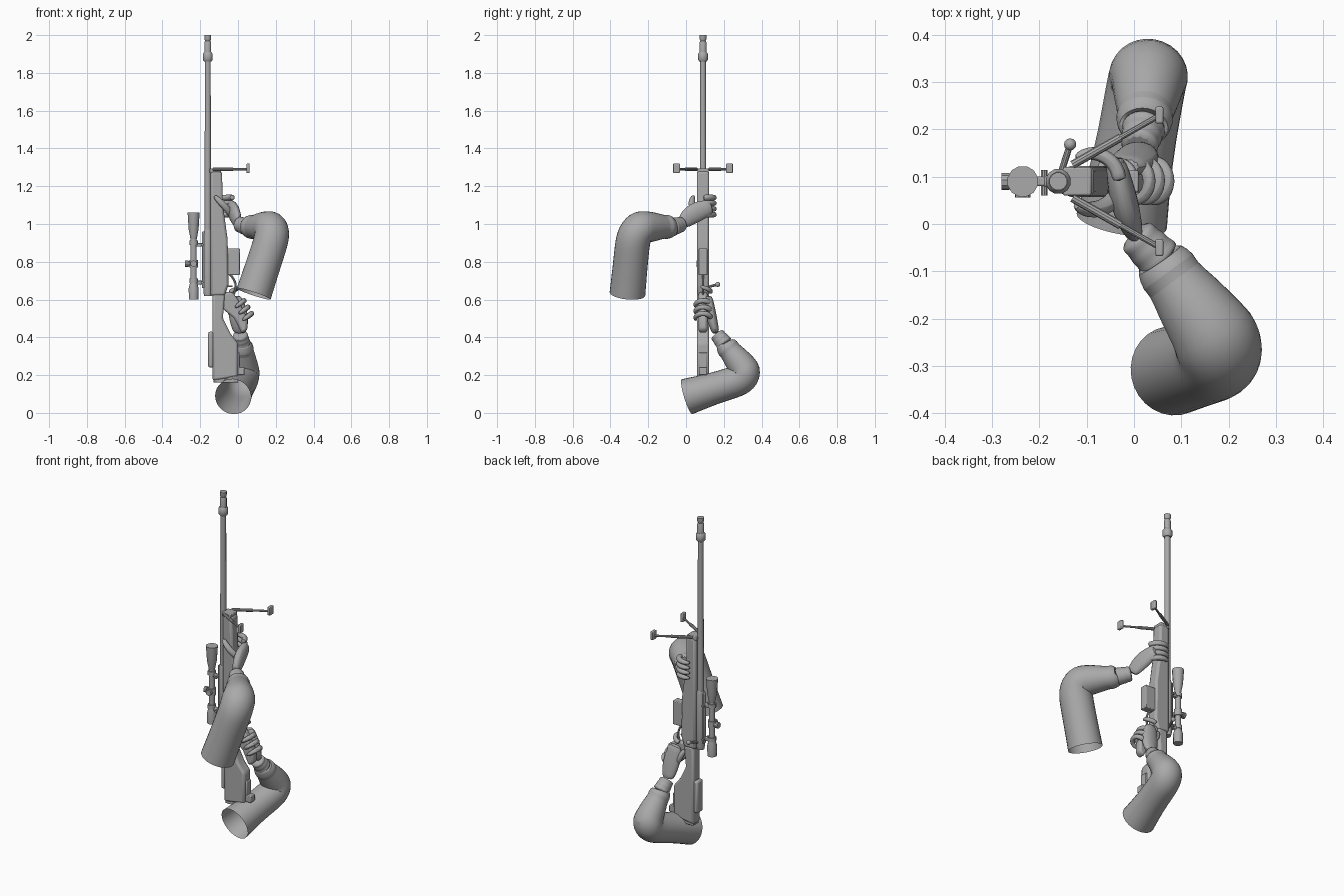
import bpy, bmesh, math
from mathutils import Vector

if "Cube" in bpy.data.objects:
    bpy.data.objects.remove(bpy.data.objects["Cube"])

grey = bpy.data.materials.new("plain grey")
grey.use_nodes = True
grey.diffuse_color = (0.4, 0.4, 0.4, 1)
grey.node_tree.nodes["Principled BSDF"].inputs["Base Color"].default_value = grey.diffuse_color
parts = []
centre_y = 0.09
barrel_x = -0.16
scope_x = -0.235


def mix(a, b, t):
    return a + (b - a) * t


def bend(a, b, c, count):
    """Points on a curve from a to c, pulled towards b."""
    steps = [i / (count - 1) for i in range(count)]
    return [mix(mix(a, b, t), mix(b, c, t), t) for t in steps]


def finish(name, bm, bevel=0, smooth_levels=0):
    bmesh.ops.recalc_face_normals(bm, faces=bm.faces)
    mesh = bpy.data.meshes.new(name)
    bm.to_mesh(mesh)
    bm.free()
    part = bpy.data.objects.new(name, mesh)
    bpy.context.collection.objects.link(part)
    mesh.materials.append(grey)
    if bevel:
        modifier = part.modifiers.new("bevel", "BEVEL")
        modifier.width, modifier.segments = bevel, 2
    if smooth_levels:
        modifier = part.modifiers.new("subsurf", "SUBSURF")
        modifier.levels = modifier.render_levels = smooth_levels
    parts.append(part)


def tube(name, path, radii, sides=12, squash=1, wide=None, caps=True, smooth_levels=0):
    """Rings swept along a path; squash flattens them across the wide axis."""
    path = [Vector(point) for point in path]
    last = len(path) - 1
    whole = path[last] - path[0]
    tangents = []
    for i in range(last + 1):
        step = path[min(i + 1, last)] - path[max(i - 1, 0)]
        tangents.append((step if step.length > 0 else whole).normalized())
    up = Vector(wide) if wide else tangents[0].cross(tangents[last])
    if up.length < 0.05:
        up = tangents[0].orthogonal()
    bm = bmesh.new()
    rings = []
    for point, tangent, radius in zip(path, tangents, radii):
        normal = (up - tangent * up.dot(tangent)).normalized()
        across = tangent.cross(normal) * squash
        angles = [math.tau * k / sides for k in range(sides)]
        rings.append([bm.verts.new(point + radius * (normal * math.cos(a) + across * math.sin(a)))
                      for a in angles])
    for low, high in zip(rings, rings[1:]):
        for k in range(sides):
            bm.faces.new((low[k - 1], low[k], high[k], high[k - 1]))
    if caps:
        bm.faces.new(rings[0])
        bm.faces.new(rings[last])
    finish(name, bm, smooth_levels=smooth_levels)


def turned(name, x, *steps):
    """Upright round part from (height, radius) steps."""
    tube(name, [(x, centre_y, z) for z, radius in steps], [radius for z, radius in steps])


def rod(name, start, end, radius):
    tube(name, [start, end], [radius, radius], sides=10)


def plate(name, outline, width, y=centre_y, bevel=0.004):
    """Side outline in x and z, extruded across y."""
    bm = bmesh.new()
    face = bm.faces.new([bm.verts.new((x, y - width / 2, z)) for x, z in outline])
    new = bmesh.ops.extrude_face_region(bm, geom=[face])["geom"]
    bmesh.ops.translate(bm, vec=(0, width, 0),
                        verts=[v for v in new if isinstance(v, bmesh.types.BMVert)])
    finish(name, bm, bevel)


def box(name, left, right, bottom, top, width, **options):
    plate(name, [(left, bottom), (right, bottom), (right, top), (left, top)], width, **options)


def digit(name, centre, out, side, reach, start, end, radius, rise=(0, 0, 0)):
    """Finger curled about a centre, in the plane of out and side."""
    centre, out, side, rise = map(Vector, (centre, out, side, rise))
    path, radii, count = [], [], 8
    for i in range(count):
        t = i / (count - 1)
        angle = math.radians(mix(start, end, t))
        path.append(centre + reach * (out * math.cos(angle) + side * math.sin(angle)) + rise * t)
        radii.append(radius * math.sqrt(1 - t ** 4 * 0.8))
    tube(name, path, radii, sides=8, smooth_levels=1)


def arm(side, shoulder, elbow, cuff, wrist, palm, knuckles, girth, wide):
    """Open sleeve, creased glove cuff and flattened palm."""
    shoulder, elbow, cuff, wrist, palm, knuckles = map(
        Vector, (shoulder, elbow, cuff, wrist, palm, knuckles))
    top, middle, end = girth
    corner = bend(mix(shoulder, elbow, 0.7), elbow, mix(elbow, cuff, 0.3), 6)
    lower = [mix(corner[-1], cuff, t) for t in (0.4, 0.7, 0.75, 1, 1)]
    path = [shoulder, mix(shoulder, elbow, 0.4)] + corner + lower
    radii = [top] + [middle] * len(corner)
    radii += [mix(middle, end, t) for t in (0.2, 0.5, 0.9, 0.7, 1, 1.6)]
    tube(side + "_sleeve", path, radii, sides=14, caps=False, smooth_levels=1)
    folds = range(7)
    tube(side + "_cuff", [mix(cuff, wrist, i / 5 - 0.2) for i in folds],
         [end * (0.85 - 0.03 * i + 0.08 * (i % 2)) for i in folds], smooth_levels=1)
    tube(side + "_palm", bend(wrist, palm, knuckles, 7),
         [end * (0.6 + 0.35 * math.sin(i / 2)) for i in folds],
         squash=0.55, wide=wide, smooth_levels=1)


# Barrel, muzzle and receiver
turned("barrel", barrel_x, (0.62, 0.018), (1.86, 0.016))
turned("muzzle_collar", barrel_x, (1.86, 0.02), (1.87, 0.027), (1.9, 0.027), (1.91, 0.02))
turned("muzzle_brake", barrel_x, (1.9, 0.019), (1.96, 0.019), (1.97, 0.015), (1.98, 0.019), (2, 0.019))
turned("receiver", barrel_x, (0.62, 0.02), (0.64, 0.024), (0.95, 0.024), (0.97, 0.018))
box("scope_rail", -0.19, -0.17, 0.66, 0.96, 0.024)

# Stock, grip and butt
plate("fore_end", [(-0.145, 0.62), (-0.07, 0.62), (-0.05, 0.68), (-0.055, 0.92), (-0.08, 1.1),
                   (-0.085, 1.28), (-0.145, 1.28)], 0.066, bevel=0.012)
plate("butt_stock", [(-0.135, 0.17), (0, 0.19), (0, 0.37), (-0.04, 0.42), (-0.08, 0.5),
                     (-0.07, 0.63), (-0.135, 0.63)], 0.066, bevel=0.012)
plate("pistol_grip", [(-0.08, 0.55), (-0.02, 0.5), (0.02, 0.42), (0.05, 0.44), (0.05, 0.5),
                      (0, 0.6), (-0.03, 0.64), (-0.08, 0.64)], 0.046, bevel=0.012)
box("butt_pad", -0.13, 0, 0.16, 0.19, 0.054)
box("butt_toe", -0.01, 0.035, 0.2, 0.24, 0.042)
box("toe_riser", -0.01, 0.01, 0.23, 0.32, 0.042)
box("cheek_rest", -0.158, -0.13, 0.24, 0.43, 0.056, bevel=0.01)
box("magazine", -0.06, 0.01, 0.73, 0.87, 0.046)
guard = [Vector((x, centre_y, z)) for x, z in ((-0.05, 0.74), (0.02, 0.68), (-0.04, 0.6))]
tube("trigger_guard", bend(*guard, 8), [0.006] * 8, sides=8)
rod("trigger", (-0.06, centre_y, 0.67), (-0.03, centre_y, 0.67), 0.004)

# Bolt with round knob
knob = (-0.135, 0.168, 0.68)
rod("bolt_handle", (barrel_x, centre_y, 0.66), knob, 0.007)
bm = bmesh.new()
bmesh.ops.create_uvsphere(bm, u_segments=12, v_segments=8, radius=0.013)
bmesh.ops.translate(bm, verts=bm.verts, vec=knob)
finish("bolt_knob", bm)

# Scope with turrets and ring mounts
turned("scope_tube", scope_x, (0.65, 0.017), (0.95, 0.017))
turned("scope_eyepiece", scope_x, (0.6, 0.026), (0.66, 0.027), (0.7, 0.017))
turned("scope_bell", scope_x, (0.92, 0.017), (0.97, 0.027), (1.06, 0.033))
turned("scope_turret_block", scope_x, (0.77, 0.023), (0.81, 0.023))
hub = Vector((scope_x, centre_y, 0.79))
rod("top_turret", hub, hub + Vector((-0.03, 0, 0)), 0.014)
rod("top_turret_cap", hub + Vector((-0.028, 0, 0)), hub + Vector((-0.045, 0, 0)), 0.018)
rod("side_turret", hub, hub + Vector((0, -0.034, 0)), 0.017)
for label, z in (("rear", 0.7), ("front", 0.9)):
    turned(label + "_scope_ring", scope_x, (z - 0.012, 0.023), (z + 0.012, 0.023))
    box(label + "_scope_mount", scope_x, barrel_x, z - 0.02, z, 0.02)
    rod(label + "_mount_screw", (-0.19, centre_y - 0.03, z - 0.01), (-0.19, centre_y + 0.024, z - 0.01), 0.007)

# Folding bipod, mirrored about the rifle
bipod_z = 1.29
box("bipod_mount", -0.15, -0.09, 1.27, 1.295, 0.06)
for label, side in (("left", -1), ("right", 1)):
    hinge = Vector((-0.13, centre_y + side * 0.035, bipod_z))
    foot = Vector((0.055, centre_y + side * 0.14, bipod_z))
    rod(label + "_bipod_sleeve", hinge, mix(hinge, foot, 0.55), 0.009)
    rod(label + "_bipod_leg", hinge, foot, 0.006)
    box(label + "_bipod_foot", 0.045, 0.062, 1.27, 1.32, 0.036, y=foot.y)

# Left arm, holding the fore-end
arm("left", shoulder=(0.083, -0.31, 0.63), elbow=(0.2, -0.275, 0.985), cuff=(0.05, -0.07, 0.985),
    wrist=(0, -0.02, 1), palm=(-0.02, 0.03, 1.07), knuckles=(-0.04, 0.14, 1.09),
    girth=(0.098, 0.095, 0.058), wide=(0, 0, 1))
names = ("index", "middle", "ring", "little")
for i, label in enumerate(names):
    digit("left_%s_finger" % label, (-0.09, centre_y, 1.14 - 0.03 * i), (1, 0, 0), (0, 1, 0),
          0.06, 0, 125, 0.017)
digit("left_thumb", (-0.09, centre_y, 1.05), (1, 0, 0), (0, -1, 0), 0.06, 30, 125, 0.02, rise=(0, 0, 0.1))

# Right arm, holding the pistol grip
arm("right", shoulder=(-0.026, 0.006, 0.086), elbow=(0.035, 0.345, 0.19), cuff=(0.02, 0.2, 0.37),
    wrist=(0.01, 0.16, 0.42), palm=(0.01, 0.13, 0.5), knuckles=(-0.02, 0.12, 0.62),
    girth=(0.1, 0.086, 0.055), wide=(1, 0, 0))
for i, label in enumerate(names[1:]):
    digit("right_%s_finger" % label, (0.02 * i, centre_y, 0.57 - 0.034 * i), (0.8, 0, 0.6), (0, -1, 0),
          0.042, -90, 120, 0.016)
digit("right_index_finger", (-0.04, centre_y, 0.64), (1, 0, 0), (0, -1, 0), 0.04, -100, 20, 0.014,
      rise=(0, 0, 0.03))
digit("right_thumb", (-0.04, centre_y, 0.52), (-1, 0, 0), (0, 1, 0), 0.04, 100, 40, 0.017, rise=(0, 0, 0.08))

# Smooth shading with crisp edges kept
bpy.ops.object.select_all(action="DESELECT")
for part in parts:
    part.select_set(True)
bpy.context.view_layer.objects.active = parts[0]
bpy.ops.object.shade_smooth_by_angle(angle=math.radians(35))
